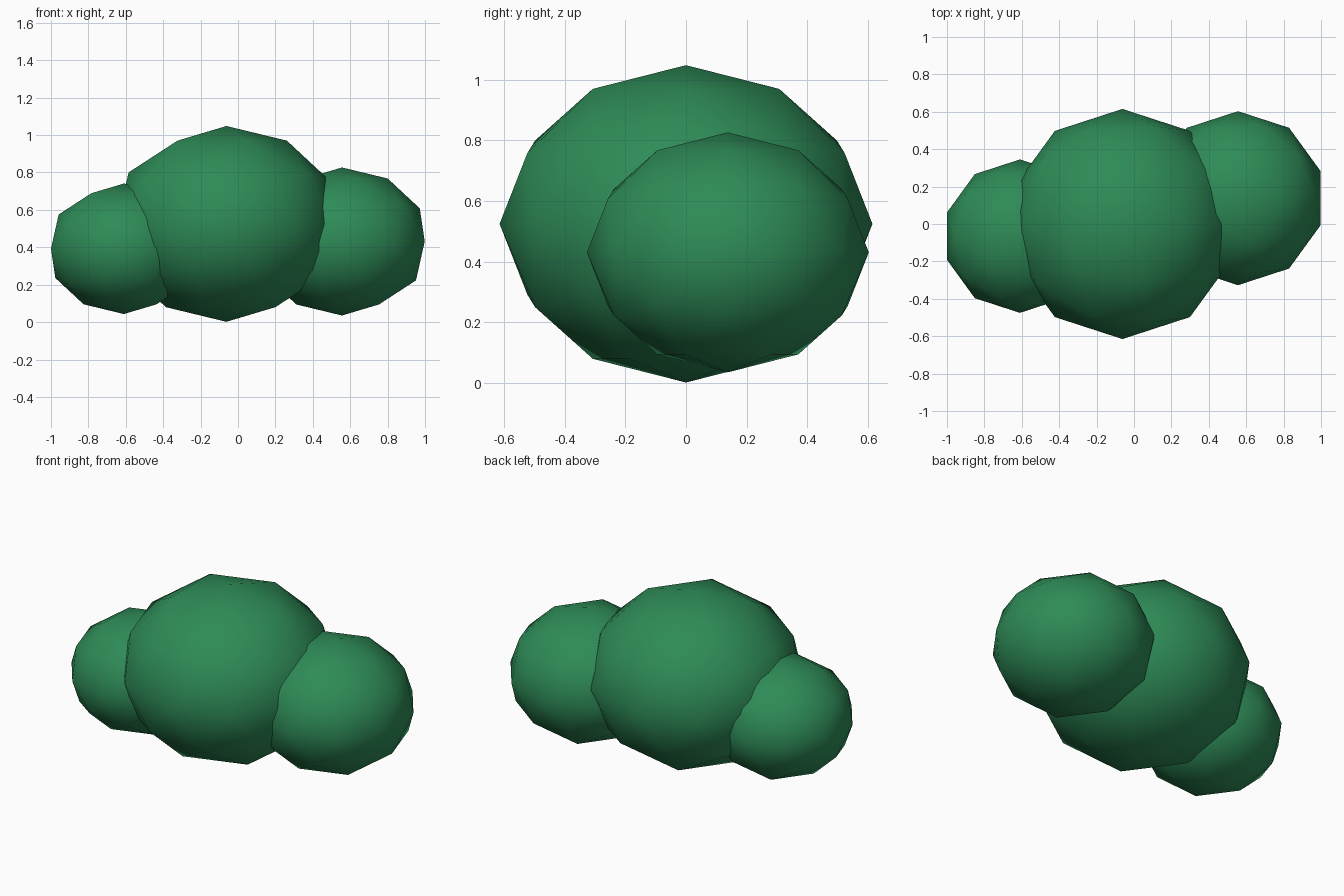
import bpy

if "Cube" in bpy.data.objects:
    bpy.data.objects.remove(bpy.data.objects["Cube"], do_unlink=True)

# Leaf colour
leaf = bpy.data.materials.new("leaf_green")
leaf.use_nodes = True
colour = (0.027, 0.258, 0.095, 1)
leaf.diffuse_color = colour
bsdf = next(n for n in leaf.node_tree.nodes if n.type == "BSDF_PRINCIPLED")
bsdf.inputs["Base Color"].default_value = colour
bsdf.inputs["Roughness"].default_value = 0.9

SQUASH = 0.851  # height of each clump relative to its width


def clump(name, centre, radius):
    """A smooth-shaded, slightly flattened low-poly ball of foliage."""
    bpy.ops.mesh.primitive_ico_sphere_add(subdivisions=2, radius=radius, location=centre)
    ob = bpy.context.object
    ob.name = name
    ob.scale.z = SQUASH
    bpy.ops.object.transform_apply(location=False, rotation=False, scale=True)
    bpy.ops.object.shade_smooth()
    ob.data.materials.append(leaf)


# Bush: a large middle clump flanked by two smaller ones
clump("middle_foliage", (-0.062, 0, 0.525), 0.615)
clump("left_foliage", (0.556, 0.138, 0.431), 0.465)
clump("right_foliage", (-0.61, -0.065, 0.392), 0.41)
